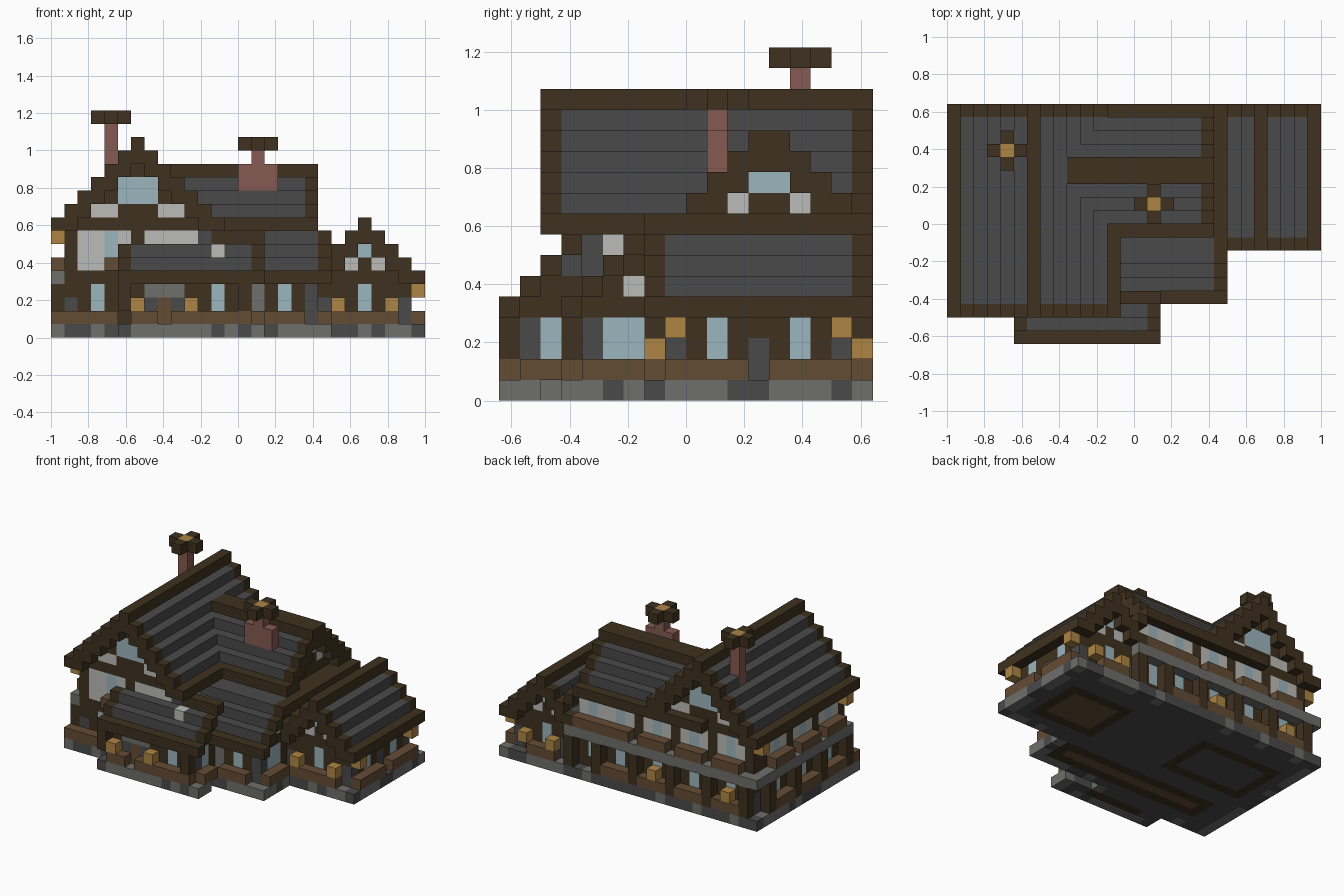
import bpy, bmesh, random
from mathutils import Vector

random.seed(4)
default_cube = bpy.data.objects.get("Cube")
if default_cube:
    bpy.data.objects.remove(default_cube)

UNIT = 2 / 28
CENTRE = Vector((14, 9, 0))


def material(name, *rgb):
    mat = bpy.data.materials.new(name)
    mat.use_nodes = True
    mat.diffuse_color = (*rgb, 1)
    mat.node_tree.nodes["Principled BSDF"].inputs["Base Color"].default_value = (*rgb, 1)
    return mat


TIMBER = material("dark timber", .05, .031, .014)
SLATE = material("dark slate", .068, .068, .068)
STONE = material("light stone", .156, .156, .152)
WOOD = material("warm wood", .127, .072, .034)
PLASTER = material("pale plaster", .5, .5, .48)
GLASS = material("pale blue glass", .33, .46, .51)
BRICK = material("red brick", .235, .1, .082)
LAMP = material("lantern amber", .42, .235, .06)

cells = {}  # block position -> (part name, material)


def fill(part, mat, xs, ys, zs):
    """Fill a box of blocks; each range is (start, end) or a single index."""
    rx, ry, rz = [range(*r) if isinstance(r, tuple) else (r,) for r in (xs, ys, zs)]
    for x in rx:
        for y in ry:
            for z in rz:
                cells[x, y, z] = (part, mat)


def gable(part, along_y, start, count, ends, eave):
    """Stepped gable roof with solid timber end walls, eaves, ridge and end trim."""
    def put(name, mat, i, run, zs):
        a, b = (start + i, run) if along_y else (run, start + i)
        fill(name, mat, a, b, zs)
    first, last = ends
    for i in range(count):
        step = min(i, count - 1 - i)
        top = eave + step
        if step:
            put(part + "_gable_wall", TIMBER, i, (first + 1, last - 1), (eave - 1, top))
        edge = step == 0 or step == (count - 1) // 2
        put(part + "_roof", TIMBER if edge else SLATE, i, (first + 1, last - 1), top - 1)
        for end in (first, last - 1):
            put(part + "_roof_trim", TIMBER, i, end, (max(eave - 1, top - 2), top))


# Stone base under every wing, with mixed stones round the edge
FOOTPRINTS = [((0, 13), (2, 18)), ((13, 21), (3, 18)), ((21, 28), (7, 18)), ((5, 16), (0, 2))]
for xs, ys in FOOTPRINTS:
    fill("stone_base", SLATE, xs, ys, 0)
for x, y, z in list(cells):
    sides = [(x + 1, y, 0), (x - 1, y, 0), (x, y + 1, 0), (x, y - 1, 0)]
    if any(s not in cells for s in sides) and random.random() < .45:
        fill("stone_base", STONE, x, y, 0)
fill("stone_base", STONE, (6, 12), 0, 0)

# Timber floors set into the base
for xs, ys, core in [((2, 11), (9, 15), SLATE), ((19, 26), (9, 15), WOOD),
                     ((3, 20), (4, 7), WOOD), ((7, 13), (1, 2), TIMBER)]:
    fill("ground_floor", TIMBER, xs, ys, 0)
    if core != TIMBER:
        fill("ground_floor", core, (xs[0] + 1, xs[1] - 1), (ys[0] + 1, ys[1] - 1), 0)

# Wall bodies
fill("main_walls", TIMBER, (1, 12), (3, 17), (1, 9))
fill("middle_walls", TIMBER, (12, 20), (4, 17), (1, 6))
fill("middle_walls", TIMBER, (12, 20), (5, 17), (6, 7))
fill("middle_walls", TIMBER, (12, 20), (6, 17), (7, 8))
fill("side_walls", TIMBER, (19, 27), (8, 17), (1, 5))
fill("porch_walls", TIMBER, (6, 15), (1, 4), (1, 6))

# Three gabled roofs
gable("side", True, 19, 9, (7, 18), 5)
gable("cross", False, 8, 10, (6, 20), 9)
gable("main", True, 0, 13, (2, 18), 9)

# Lean-to roof of the middle wing
for y, z in [(3, 4), (4, 5), (5, 6), (6, 7), (7, 7)]:
    fill("middle_roof", TIMBER if y == 3 else SLATE, (12, 20), y, z)
    fill("middle_roof_trim", TIMBER, 20, y, z)
fill("middle_roof_trim", TIMBER, 20, (8, 18), 7)

# Porch roof
for y in range(3):
    fill("porch_roof", SLATE if y else TIMBER, (6, 15), y, y + 4)
    for x in (5, 15):
        fill("porch_roof_trim", TIMBER, x, y, y + 4)
fill("porch_walls", TIMBER, (12, 15), (2, 4), (4, 6))
fill("porch_ridge", TIMBER, (12, 16), 3, 7)
fill("porch_ridge", SLATE, (12, 15), 3, 6)
fill("wall_panels", PLASTER, 12, 2, 6)

# Balcony round the back and the main side
fill("balcony", STONE, (0, 21), 17, 4)
fill("balcony", STONE, 0, (3, 18), 4)

# Gable windows and plaster, front and back
for y in (3, 16):
    fill("gable_windows", GLASS, (5, 8), y, (10, 12))
    for x in (3, 8):
        fill("wall_panels", PLASTER, (x, x + 2), y, 9)
for y in (8, 16):
    fill("gable_windows", GLASS, 23, y, 6)
    for x in (22, 24):
        fill("wall_panels", PLASTER, x, y, 5)
fill("gable_windows", GLASS, 18, (12, 14), 10)
for y in (11, 14):
    fill("wall_panels", PLASTER, 18, y, 9)

# Upper storey, front and inner side
fill("wall_panels", PLASTER, (2, 6), 3, (5, 8))
fill("upper_windows", GLASS, 4, 3, (6, 8))
fill("planters", WOOD, 4, 2, 5)
fill("wall_panels", PLASTER, (7, 11), 3, 7)
fill("wall_panels", SLATE, 11, 3, 7)
fill("wall_panels", SLATE, 11, 4, (6, 8))
fill("wall_panels", PLASTER, 11, 5, 7)
fill("wall_panels", PLASTER, 19, 6, 5)

# Upper storey, back: panels, windows and planters
for x in (2, 6, 10, 14, 17):
    fill("wall_panels", PLASTER, (x, x + 3), 16, (5, 8))
    fill("planters", WOOD, (x, x + 3), 17, 5)
    fill("upper_windows", GLASS, x + 1, 16, (6, 8))
for x in (5, 9, 13):
    fill("upper_posts", TIMBER, x, 16, (5, 8))

# Upper storey, balcony side
for y in (4, 8, 12):
    fill("wall_panels", PLASTER, 1, (y, y + 3), (5, 8))
    fill("planters", WOOD, 0, (y, y + 3), 5)
    fill("upper_windows", GLASS, 1, y + 1, (6, 8))

# Ground storey windows
for x, y in [(3, 3), (12, 1), (17, 4), (23, 8), (14, 2), (19, 5), (19, 6), (26, 10), (26, 14),
             (3, 16), (7, 16), (11, 16), (15, 16), (18, 16), (23, 16), (1, 5), (1, 9), (1, 13)]:
    fill("ground_windows", GLASS, x, y, (2, 4))

# Stone corner posts
for x, y in [(1, 3), (6, 1), (14, 1), (20, 8), (26, 8), (26, 16), (26, 12), (1, 16), (21, 16)]:
    fill("corner_posts", SLATE, x, y, (1, 3))
fill("corner_posts", SLATE, 14, 1, 3)
for x in (15, 19):
    fill("corner_posts", STONE if x == 15 else SLATE, x, 4, (1, 4))

# Front door with stone surround
fill("door_surround", STONE, (7, 10), 1, 3)
for x in (7, 9):
    fill("door_surround", SLATE, x, 1, (1, 3))
fill("front_door", WOOD, 8, 1, (1, 3))

# Ground storey planters
for xs, ys in [((0, 5), 2), ((6, 8), 0), ((9, 15), 0), ((16, 19), 3), ((21, 26), 7),
               (27, (8, 12)), (27, (13, 17)), (20, (4, 7)), (15, (1, 3)), (0, (4, 7)),
               (0, (8, 11)), (0, (12, 15)), ((2, 5), 17), ((6, 9), 17), ((10, 13), 17),
               ((14, 17), 17), ((22, 25), 17)]:
    fill("planters", WOOD, xs, ys, 1)

# Posts carrying the balcony and the porch
for x in (1, 5, 9, 13, 17, 20):
    fill("balcony_posts", TIMBER, x, 17, (1, 4))
for y in (3, 7, 11, 15):
    fill("balcony_posts", TIMBER, 0, y, (1, 4))
for x in (5, 14):
    fill("porch_posts", TIMBER, x, 0, (2, 4))

# Lanterns on the walls and under the eaves
for x, y, z in [(6, 0, 2), (10, 0, 2), (21, 7, 2), (25, 7, 2), (27, 8, 3), (27, 16, 3), (0, 3, 7),
                (0, 16, 7), (3, 17, 2), (11, 17, 2), (22, 17, 2), (25, 17, 2)]:
    fill("lanterns", LAMP, x, y, z)

# Chimneys with cross-shaped caps
fill("cross_chimney", BRICK, (14, 17), 10, (11, 13))
for name, x, y, low, top in [("main_chimney", 4, 14, 12, 16), ("cross_chimney", 15, 10, 12, 14)]:
    fill(name, BRICK, x, y, (low, top))
    fill(name + "_cap", TIMBER, (x - 1, x + 2), y, top)
    fill(name + "_cap", TIMBER, x, (y - 1, y + 2), top)
    fill(name + "_lamp", LAMP, x, y, top)

# Turn each part's blocks into a mesh of its exposed faces
for part in sorted({p for p, m in cells.values()}):
    bm, verts = bmesh.new(), {}
    mesh = bpy.data.meshes.new(part)
    slots = []
    for pos, (name, mat) in cells.items():
        if name != part:
            continue
        if mat not in slots:
            slots.append(mat)
            mesh.materials.append(mat)
        for axis in range(3):
            for side in (0, 1):
                near = list(pos)
                near[axis] += side * 2 - 1
                if tuple(near) in cells:
                    continue
                loop = []
                for u, v in [(0, 0), (1, 0), (1, 1), (0, 1)]:
                    corner = list(pos)
                    corner[axis] += side
                    corner[(axis + 1) % 3] += u
                    corner[(axis + 2) % 3] += v
                    key = tuple(corner)
                    if key not in verts:
                        verts[key] = bm.verts.new((Vector(key) - CENTRE) * UNIT)
                    loop.append(verts[key])
                face = bm.faces.new(loop if side else loop[::-1])
                face.material_index = slots.index(mat)
    bm.to_mesh(mesh)
    bm.free()
    if mesh.polygons:
        bpy.context.collection.objects.link(bpy.data.objects.new(part, mesh))
